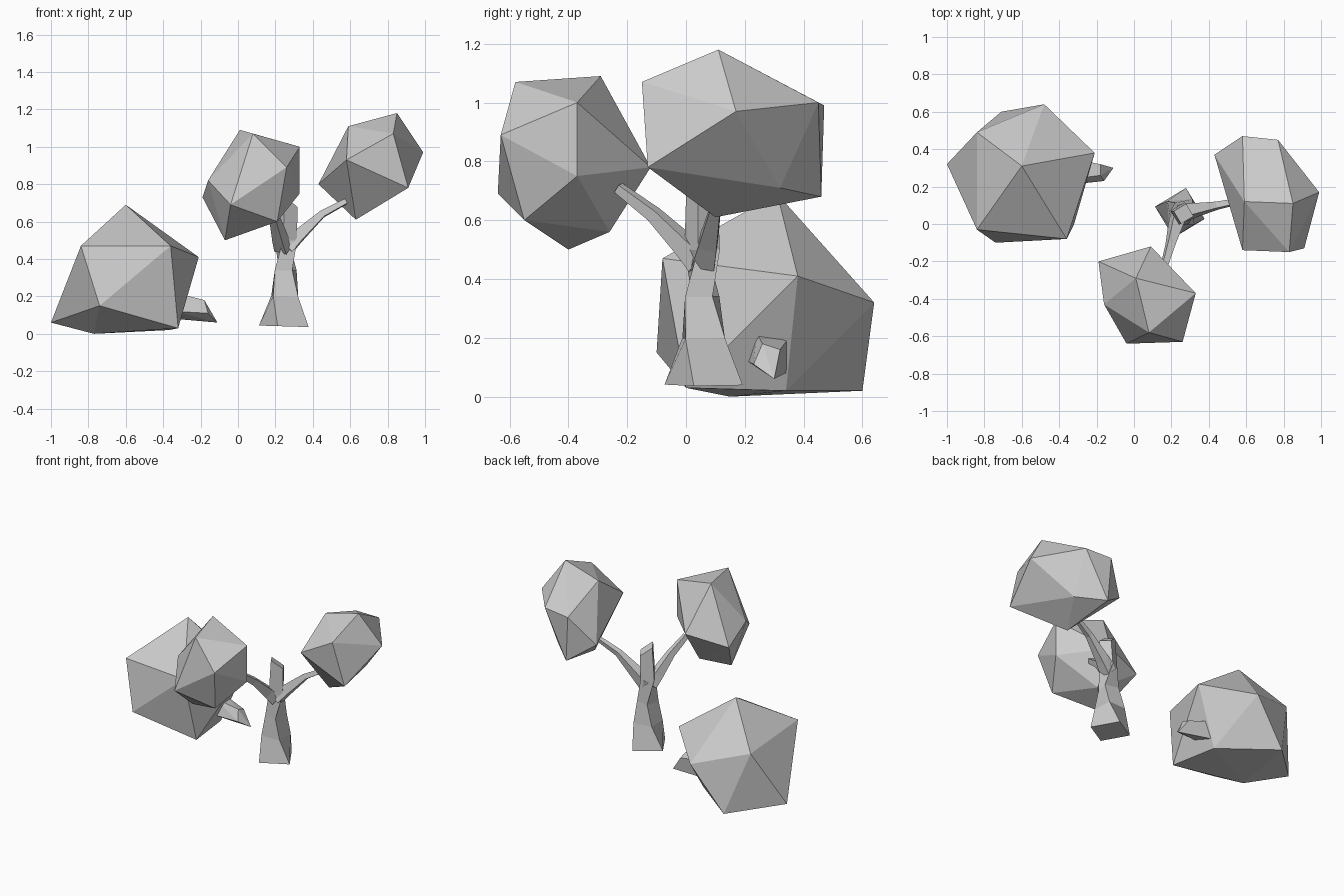
import bpy
import bmesh
import math
from mathutils import Vector, Matrix

cube = bpy.data.objects.get("Cube")
if cube:
    bpy.data.objects.remove(cube, do_unlink=True)

# One plain colour for the whole model
grey = bpy.data.materials.new("plain_grey")
grey.use_nodes = True
colour = (0.6, 0.6, 0.6, 1)
grey.diffuse_color = colour
grey.node_tree.nodes["Principled BSDF"].inputs["Base Color"].default_value = colour


def finish(name, bm):
    """Turn a bmesh into a flat shaded object in the scene."""
    bmesh.ops.recalc_face_normals(bm, faces=bm.faces[:])
    mesh = bpy.data.meshes.new(name)
    bm.to_mesh(mesh)
    bm.free()
    mesh.materials.append(grey)
    obj = bpy.data.objects.new(name, mesh)
    bpy.context.collection.objects.link(obj)
    return obj


def faceted_lump(name, corners):
    """Convex faceted solid through a few corners, given in hundredths."""
    bm = bmesh.new()
    for corner in corners:
        bm.verts.new(Vector(corner) * 0.01)
    hull = bmesh.ops.convex_hull(bm, input=bm.verts[:])
    loose = [v for v in hull["geom_interior"] if isinstance(v, bmesh.types.BMVert)]
    bmesh.ops.delete(bm, geom=loose, context="VERTS")
    return finish(name, bm)


def four_sided_limb(name, path, radii, spin, cut_slope=0.0):
    """Loft a square section along a path; cut_slope slants the far end."""
    bm = bmesh.new()
    points = [Vector(p) for p in path]
    rings = []
    for i, (point, radius) in enumerate(zip(points, radii)):
        before = points[max(i - 1, 0)]
        after = points[min(i + 1, len(points) - 1)]
        turn = (after - before).to_track_quat("Z", "Y").to_matrix()
        ring = []
        for k in range(4):
            angle = math.radians(spin) + k * math.pi / 2
            offset = turn @ Vector((math.cos(angle), math.sin(angle), 0)) * radius
            if point == points[-1]:
                offset.z -= cut_slope * (offset.x + offset.y)
            ring.append(bm.verts.new(point + offset))
        rings.append(ring)
    for low, high in zip(rings, rings[1:]):
        for k in range(4):
            n = (k + 1) % 4
            bm.faces.new((low[k], low[n], high[n], high[k]))
    bm.faces.new(rings[0])
    bm.faces.new(rings[-1])
    return finish(name, bm)


# Trunk with a flared foot and a slanted broken top
four_sided_limb(
    "trunk",
    [(0.245, 0.06, 0.04), (0.25, 0.06, 0.2), (0.255, 0.055, 0.34),
     (0.255, 0.055, 0.5), (0.265, 0.055, 0.7)],
    [0.137, 0.095, 0.068, 0.062, 0.055], spin=-14, cut_slope=0.5)

# Branches that carry the two standing crowns
four_sided_limb(
    "left_branch",
    [(0.26, 0.06, 0.46), (0.32, 0.075, 0.52), (0.45, 0.1, 0.64), (0.6, 0.13, 0.72)],
    [0.055, 0.045, 0.025, 0.018], spin=30)
four_sided_limb(
    "front_branch",
    [(0.245, 0.05, 0.46), (0.225, 0.0, 0.51), (0.195, -0.11, 0.62), (0.16, -0.23, 0.71)],
    [0.055, 0.045, 0.03, 0.022], spin=30)

# Crowns: twelve-cornered faceted lumps
faceted_lump("fallen_crown", [
    (-60, 31, 69), (-84, -3, 47), (-36, -8, 47), (-21, 38, 41),
    (-48, 64, 32), (-84, 49, 43), (-74, -10, 15), (-100, 32, 6),
    (-32, 0, 3), (-37, 34, 2), (-71, 60, 2), (-77, 15, 0)])
faceted_lump("front_crown", [
    (1, -29, 109), (8, -58, 107), (33, -37, 100), (26, -63, 89),
    (33, -37, 75), (-16, -43, 82), (-19, -20, 73), (-4, -64, 69),
    (-7, -40, 50), (21, -55, 60), (9, -12, 78), (8, -26, 56)])
faceted_lump("left_crown", [
    (85, 11, 118), (83, -15, 107), (99, 17, 97), (59, 12, 111),
    (58, -14, 93), (43, 37, 80), (63, 10, 61), (91, -13, 78),
    (58, 47, 99), (60, 46, 68), (77, 45, 100), (76, 32, 71)])

# Broken stub of the fallen crown
faceted_lump("fallen_stub", [
    (-34, 24, 22), (-34, 35, 20), (-34, 34, 8), (-34, 21, 12),
    (-18, 26, 18), (-18, 32, 16), (-11, 30, 6), (-16, 23, 11)])
